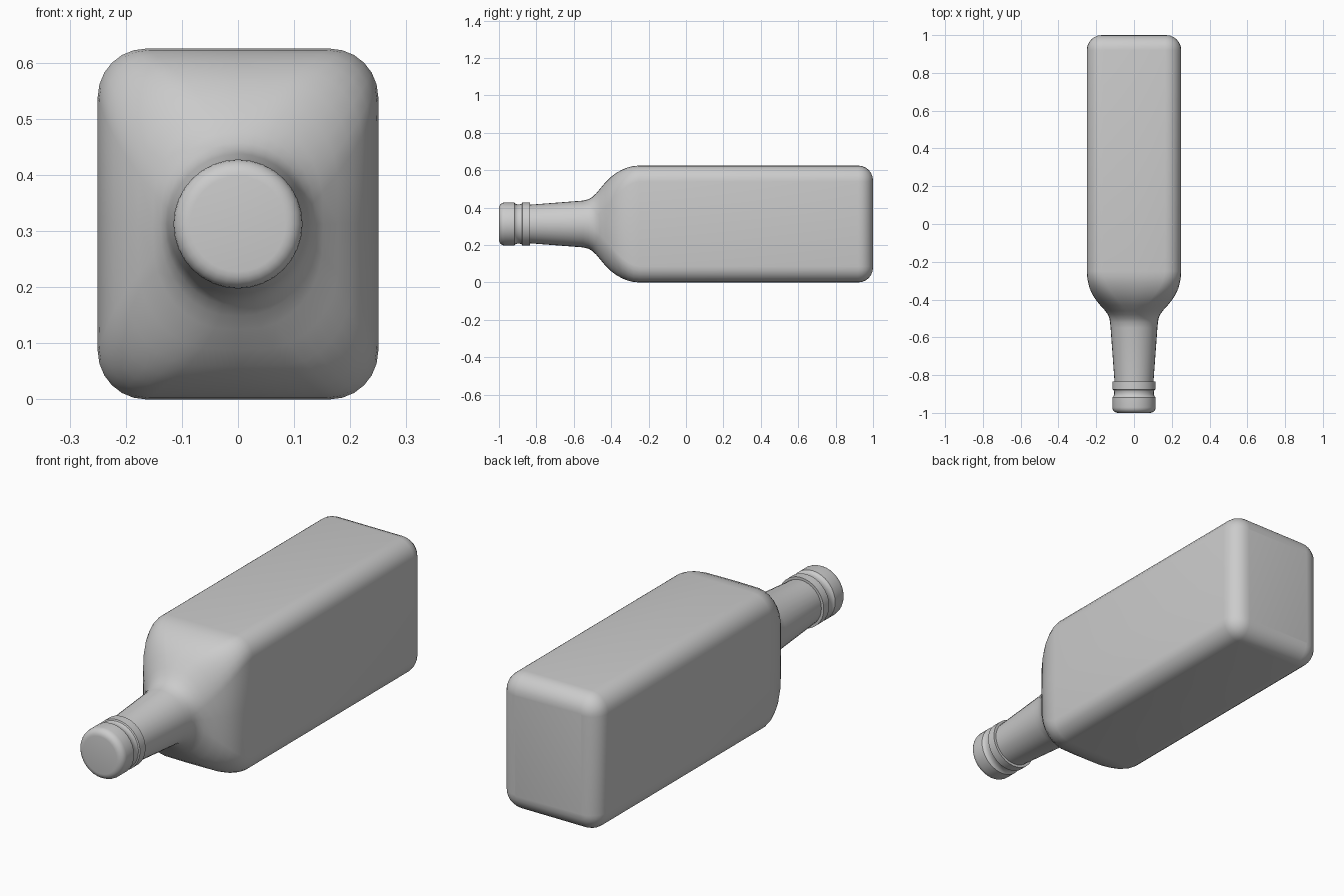
import bpy, bmesh
from math import cos, sin, pi, radians

if "Cube" in bpy.data.objects:
    bpy.data.objects.remove(bpy.data.objects["Cube"])

CZ = 0.3125      # height of the bottle axis
CORNER = 6       # segments per rounded corner
N = 4 * (CORNER + 2)


def ring(y, hx, hz, r, t):
    """Cross-section at y: rounded rectangle (t=0) blended to an ellipse (t=1)."""
    rect = []
    for q, (sx, sz) in enumerate([(1, 1), (-1, 1), (-1, -1), (1, -1)]):
        for k in range(CORNER + 1):
            a = (q + k / CORNER) * pi / 2
            rect.append((sx * (hx - r) + r * cos(a), sz * (hz - r) + r * sin(a)))
        rect.append([(0, hz), (-hx, 0), (0, -hz), (hx, 0)][q])
    pts = []
    for i, (x, z) in enumerate(rect):
        a = 2 * pi * (i + 1) / N
        pts.append((x + (hx * cos(a) - x) * t, y, CZ + z + (hz * sin(a) - z) * t))
    return pts


def loft(name, rings):
    bm = bmesh.new()
    loops = [[bm.verts.new(p) for p in r] for r in rings]
    for a, b in zip(loops, loops[1:]):
        for i in range(N):
            j = (i + 1) % N
            bm.faces.new((a[i], a[j], b[j], b[i]))
    bm.faces.new(loops[0])
    bm.faces.new(loops[-1])
    bmesh.ops.recalc_face_normals(bm, faces=bm.faces)
    me = bpy.data.meshes.new(name)
    bm.to_mesh(me)
    bm.free()
    ob = bpy.data.objects.new(name, me)
    bpy.context.collection.objects.link(ob)
    bpy.ops.object.select_all(action='DESELECT')
    ob.select_set(True)
    bpy.context.view_layer.objects.active = ob
    bpy.ops.object.shade_smooth_by_angle(angle=radians(32))
    return ob


# Bottle: rounded base, square body, shoulder and tapering neck
F, R = 0.08, 0.086
rings = []
for k in range(7):
    a = k / 6 * pi / 2
    d = F * (1 - sin(a))
    rings.append(ring(1 - F + F * cos(a), 0.25 - d, 0.3125 - d, R - d, 0))
shoulder = [  # y, half width, half height, roundness
    (-0.25, 0.25, 0.3125, 0), (-0.28, 0.248, 0.31, 0.03), (-0.31, 0.243, 0.303, 0.08),
    (-0.34, 0.235, 0.291, 0.15), (-0.37, 0.222, 0.275, 0.25), (-0.40, 0.203, 0.253, 0.37),
    (-0.43, 0.179, 0.224, 0.52), (-0.46, 0.152, 0.188, 0.7), (-0.48, 0.138, 0.164, 0.82),
    (-0.50, 0.130, 0.145, 0.92), (-0.52, 0.127, 0.133, 0.98), (-0.55, 0.124, 0.125, 1)]
for y, hx, hz, t in shoulder:
    rings.append(ring(y, hx, hz, R, t))
rings.append(ring(-0.85, 0.102, 0.102, 0.08, 1))
loft("bottle", rings)

# Cap: rounded front, shallow groove and lower collar
cap = [(-1 + 0.03 * (1 - sin(k * pi / 10)), 0.085 + 0.03 * cos(k * pi / 10)) for k in range(5, -1, -1)]
cap += [(-0.918, 0.115), (-0.913, 0.109), (-0.902, 0.105), (-0.888, 0.105),
        (-0.878, 0.109), (-0.875, 0.115), (-0.835, 0.115), (-0.835, 0.098)]
loft("cap", [ring(y, r, r, 0.05, 1) for y, r in cap])
